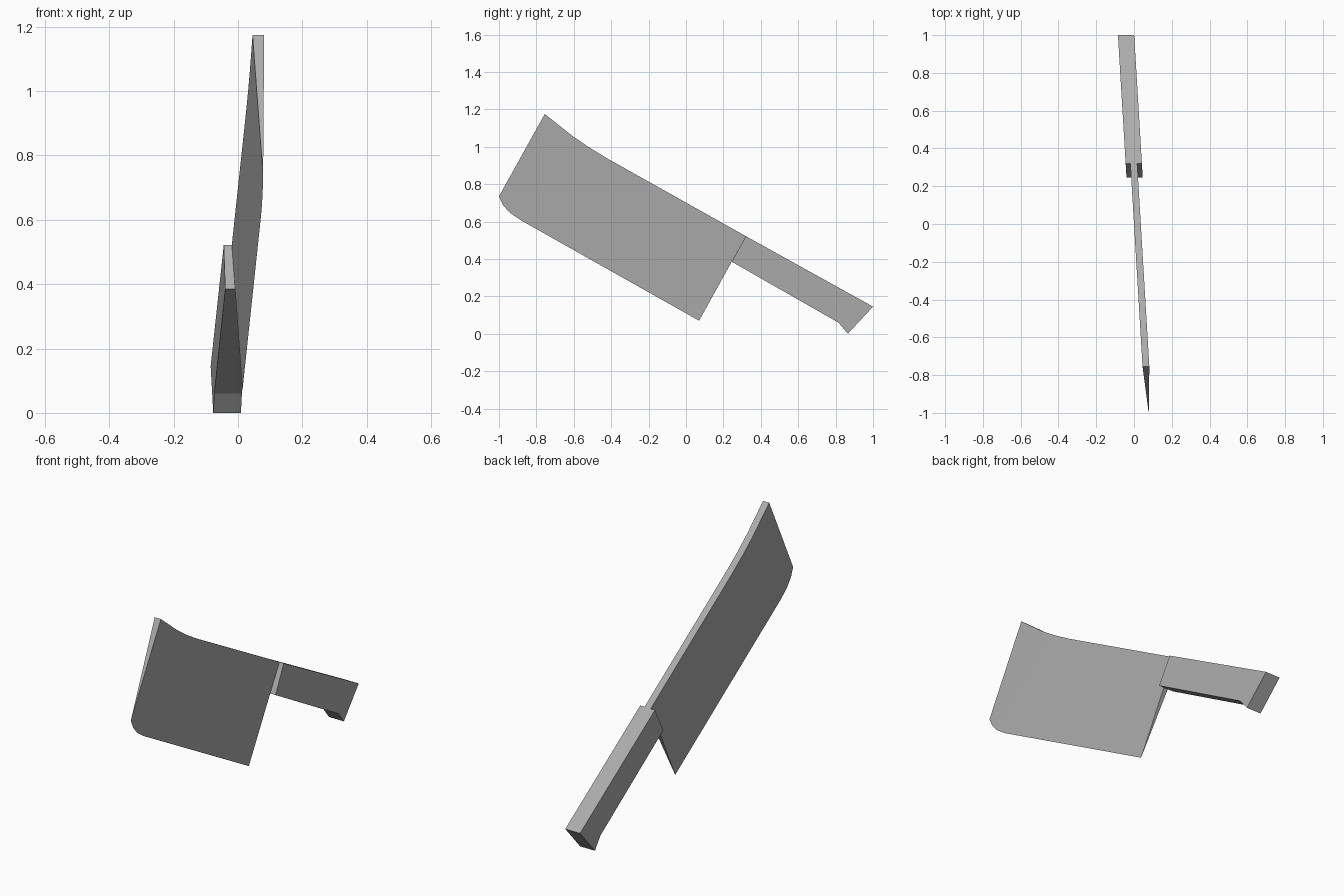
import bpy
import bmesh
import math

cube = bpy.data.objects.get("Cube")
if cube:
    bpy.data.objects.remove(cube, do_unlink=True)

# One plain steel grey
steel = bpy.data.materials.new("steel grey")
steel.use_nodes = True
grey = (0.41, 0.41, 0.41, 1.0)
steel.diffuse_color = grey
steel.node_tree.nodes["Principled BSDF"].inputs["Base Color"].default_value = grey


def centre_x(y):
    """The whole tool is turned slightly about the vertical."""
    return 0.018 - 0.06 * y


def finish(bm, name):
    bmesh.ops.recalc_face_normals(bm, faces=bm.faces[:])
    mesh = bpy.data.meshes.new(name)
    bm.to_mesh(mesh)
    bm.free()
    mesh.materials.append(steel)
    obj = bpy.data.objects.new(name, mesh)
    bpy.context.collection.objects.link(obj)
    bpy.ops.object.select_all(action='DESELECT')
    obj.select_set(True)
    bpy.context.view_layer.objects.active = obj
    bpy.ops.object.shade_smooth_by_angle(angle=math.radians(20))
    return obj


def row(bm, points, offset):
    return [bm.verts.new((centre_x(y) + offset, y, z)) for y, z in points]


# Blade: thick spine tapering to a sharp cutting edge
spine = [(-0.755, 1.175), (-0.61, 1.06), (-0.52, 0.998), (-0.42, 0.937), (0.32, 0.522)]
edge = [(-1.0, 0.735), (-0.98, 0.69), (-0.943, 0.648), (-0.885, 0.608), (0.07, 0.07)]
bm = bmesh.new()
left = row(bm, spine, 0.018)
right = row(bm, spine, -0.018)
sharp = row(bm, edge, 0)
for i in range(len(spine) - 1):
    bm.faces.new((left[i], left[i + 1], sharp[i + 1], sharp[i]))
    bm.faces.new((right[i], right[i + 1], sharp[i + 1], sharp[i]))
    bm.faces.new((left[i], left[i + 1], right[i + 1], right[i]))
for i in (0, -1):
    bm.faces.new((left[i], right[i], sharp[i]))
finish(bm, "blade")

# Handle: straight bar with a hooked butt
outline = [(0.32, 0.522), (1.0, 0.145), (0.865, 0.0), (0.815, 0.06), (0.245, 0.385)]
bm = bmesh.new()
left = row(bm, outline, 0.043)
right = row(bm, outline, -0.043)
bm.faces.new(left)
bm.faces.new(right)
for i in range(len(outline)):
    j = (i + 1) % len(outline)
    bm.faces.new((left[i], left[j], right[j], right[i]))
finish(bm, "handle")
